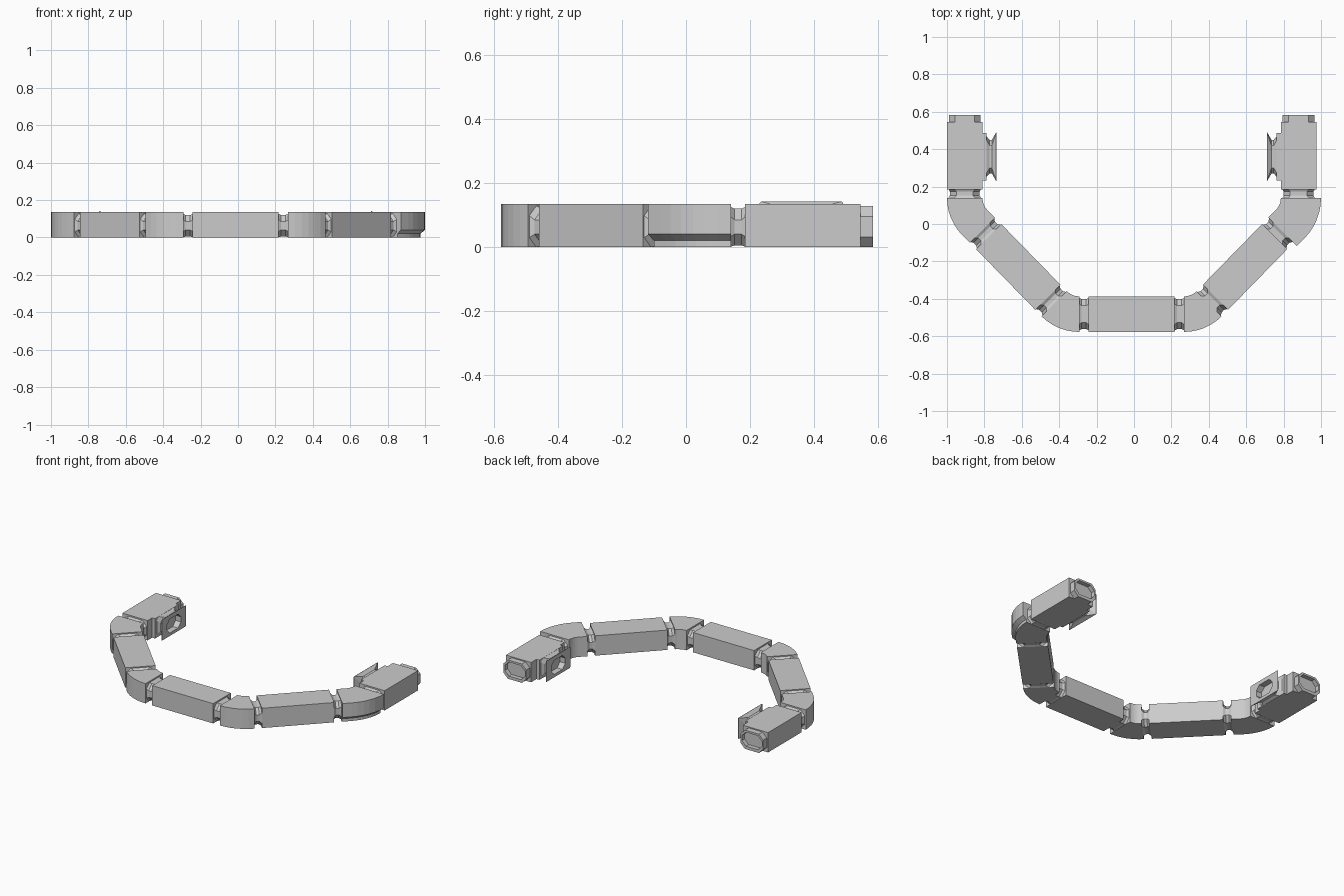
import bpy, bmesh
from math import sin, cos, radians

if "Cube" in bpy.data.objects:
    bpy.data.objects.remove(bpy.data.objects["Cube"])

AXIS = -0.0125   # symmetry axis of the corridor
H = 0.135        # corridor height
W = 0.095        # corridor half width


def box_section(w=W, z0=0.0, z1=H):
    return [(-w, z0), (w, z0), (w, z1), (-w, z1)]


def oct_section(w, z0, z1, c):
    return [(-w + c, z0), (w - c, z0), (w, z0 + c), (w, z1 - c),
            (w - c, z1), (-w + c, z1), (-w, z1 - c), (-w, z0 + c)]


def loft(name, frames, side=1):
    """Frames are (x, y, heading angle, section); side=-1 mirrors the part."""
    bm = bmesh.new()
    rings = []
    for x, y, a, sec in frames:
        a = radians(a)
        rings.append([bm.verts.new((side * (x - u * cos(a)) + AXIS, y - u * sin(a), z))
                      for u, z in sec])
    n = len(rings[0])
    for r0, r1 in zip(rings, rings[1:]):
        for i in range(n):
            j = (i + 1) % n
            bm.faces.new((r0[i], r0[j], r1[j], r1[i]))
    bm.faces.new(rings[0])
    bm.faces.new(rings[-1])
    bmesh.ops.recalc_face_normals(bm, faces=bm.faces)
    me = bpy.data.meshes.new(name)
    bm.to_mesh(me)
    bm.free()
    ob = bpy.data.objects.new(name, me)
    bpy.context.collection.objects.link(ob)
    return ob


def straight(name, p, q, a, section, side=1):
    return loft(name, [(*p, a, section), (*q, a, section)], side)


def lerp(p, q, t):
    return (p[0] + (q[0] - p[0]) * t, p[1] + (q[1] - p[1]) * t)


def neck(name, p, q, a, side=1):
    """Octagonal coupling with a narrowed waist between two modules."""
    big = oct_section(0.089, 0.0, 0.128, 0.03)
    waist = oct_section(0.08, 0.005, 0.12, 0.035)
    loft(name, [(*p, a, big), (*lerp(p, q, .3), a, waist),
                (*lerp(p, q, .7), a, waist), (*q, a, big)], side)


def arc(cx, cy, r, a0, a1, section, steps=6):
    out = []
    for i in range(steps + 1):
        a = a0 + (a1 - a0) * i / steps
        out.append((cx - r * cos(radians(a)), cy - r * sin(radians(a)), a, section))
    return out


R = 0.19
EX = -0.8925     # end block centre line
BY = -0.482      # front corridor centre line
rect_port = oct_section(0.13, 0.0, 0.142, 0.004)
hole = oct_section(0.075, 0.02, 0.115, 0.03)

for side, tag in ((1, "left"), (-1, "right")):
    # end block and its open docking collar
    straight(tag + "_end_block", (EX, 0.545), (EX, 0.185), 0, box_section(), side)
    cap = oct_section(0.085, 0.0, 0.128, 0.032)
    loft(tag + "_end_collar", [(EX, 0.54, 0, cap), (EX, 0.584, 0, cap),
                               (EX, 0.584, 0, hole), (EX, 0.555, 0, hole)], side)

    # inward side port: base slab, then waisted sleeve flaring to a plate
    straight(tag + "_port_base", (EX + 0.09, 0.36), (EX + 0.117, 0.36), 90,
             box_section(0.127), side)
    sleeve = oct_section(0.09, 0.01, 0.125, 0.03)
    px = EX + 0.115
    loft(tag + "_side_port", [(px, 0.36, 90, oct_section(0.11, 0.0, H, 0.02)),
                              (px + 0.018, 0.36, 90, sleeve),
                              (px + 0.030, 0.36, 90, sleeve),
                              (px + 0.053, 0.36, 90, rect_port),
                              (px + 0.055, 0.36, 90, rect_port),
                              (px + 0.055, 0.36, 90, hole),
                              (px + 0.015, 0.36, 90, hole)], side)

    # rear bend; the right one has an undercut outer bulge
    sec = box_section()
    if side < 0:
        sec = [(-W, 0), (W, 0), (W, 0.02), (W + 0.025, 0.04), (W + 0.025, H), (-W, H)]
    bend = arc(EX + R, 0.14, R, 0, 45, sec)
    e1 = (bend[-1][0] + 0.039, bend[-1][1] - 0.039)
    bend.append((*e1, 45, sec))
    loft(tag + "_rear_bend", bend, side)
    neck(tag + "_rear_neck", (EX, 0.19), (EX, 0.135), 0, side)

    # front bend
    bend = arc(-0.28, BY + R, R, 45, 90, box_section())
    e2 = bend[0][:2]
    loft(tag + "_front_bend", bend, side)
    neck(tag + "_front_neck", (-0.285, BY), (-0.225, BY), 90, side)

    # diagonal corridor with a neck at both ends
    d0, d1 = lerp(e1, e2, 0.087), lerp(e1, e2, 0.913)
    straight(tag + "_diagonal_corridor", d0, d1, 45, box_section(), side)
    neck(tag + "_diagonal_rear_neck", e1, d0, 45, side)
    neck(tag + "_diagonal_front_neck", d1, e2, 45, side)

# front corridor
straight("front_corridor", (-0.2295, BY), (0.2295, BY), 90, box_section())
